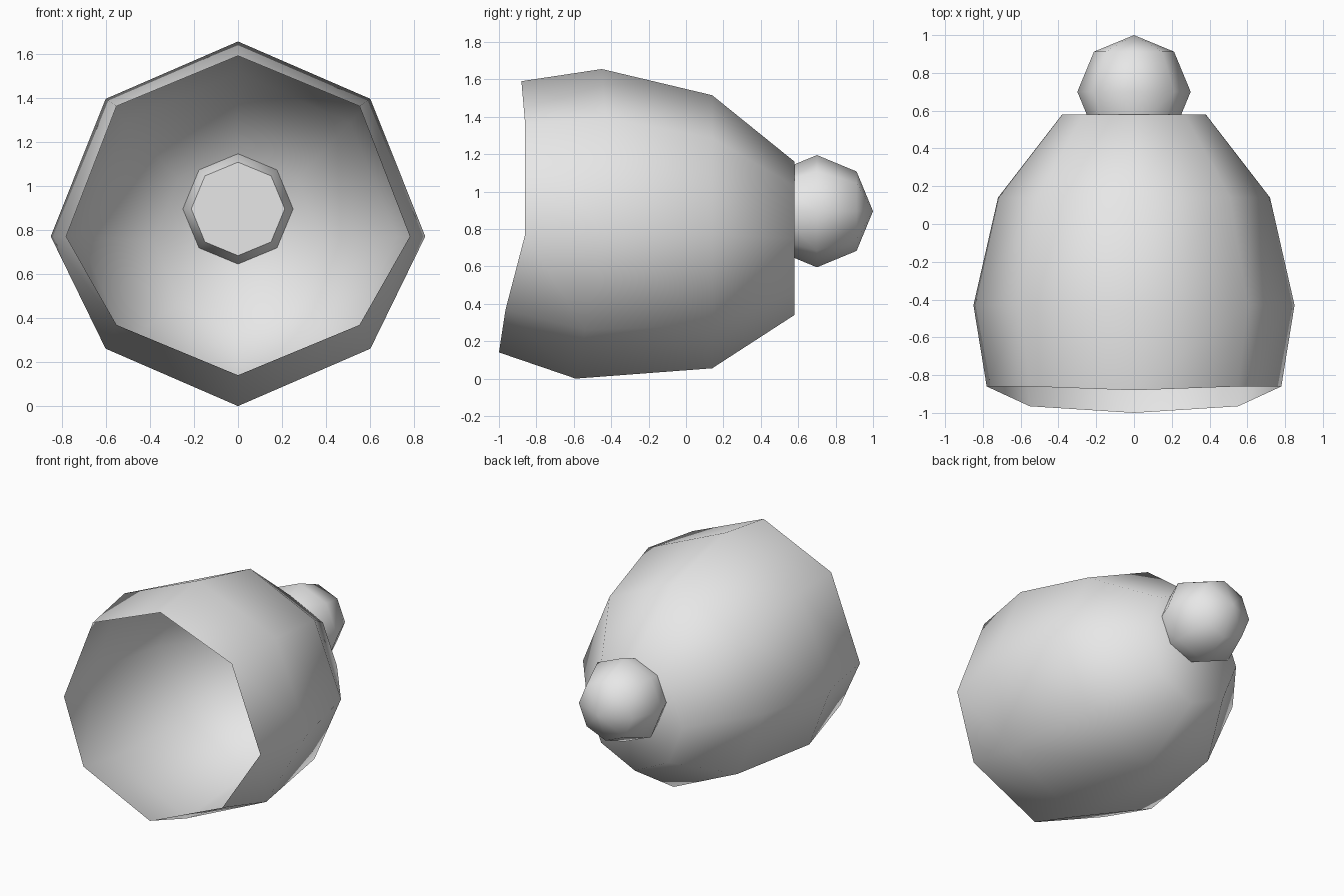
import bpy, bmesh, math

cube = bpy.data.objects.get("Cube")
if cube:
    bpy.data.objects.remove(cube, do_unlink=True)

SIDES = 8


def make_material(name, colour):
    mat = bpy.data.materials.new(name)
    mat.use_nodes = True
    mat.diffuse_color = colour
    mat.node_tree.nodes["Principled BSDF"].inputs["Base Color"].default_value = colour
    return mat


def add_object(name, bm, mat):
    mesh = bpy.data.meshes.new(name)
    bm.to_mesh(mesh)
    bm.free()
    mesh.materials.append(mat)
    obj = bpy.data.objects.new(name, mesh)
    bpy.context.collection.objects.link(obj)
    return obj


def bridge(bm, first, second):
    for i in range(SIDES):
        j = (i + 1) % SIDES
        bm.faces.new((first[i], first[j], second[j], second[i]))


def shell_ring(bm, half_width, top, side, bottom, depths):
    """Octagon from the top point round; depths run from top to bottom."""
    middle, reach = (top + bottom) / 2, (top - bottom) / 2 * 0.685
    heights = (top, middle + reach, side, middle - reach, bottom)
    ring = []
    for i in range(SIDES):
        k = min(i, SIDES - i)
        x = half_width * math.sin(math.tau * i / SIDES)
        ring.append(bm.verts.new((x, depths[k], heights[k])))
    return ring


grey = make_material("plain grey", (0.8, 0.8, 0.8, 1))

# Open shell with a slanted front rim and a flat closed back
bm = bmesh.new()
rings = [
    shell_ring(bm, 0.78, 1.59, 0.77, 0.14, (-0.88, -0.86, -0.86, -0.965, -1.0)),
    shell_ring(bm, 0.85, 1.655, 0.77, 0.0, (-0.45, -0.43, -0.43, -0.54, -0.59)),
    shell_ring(bm, 0.72, 1.515, 0.77, 0.055, (0.14,) * 5),
    shell_ring(bm, 0.38, 1.16, 0.75, 0.34, (0.58,) * 5),
]
for first, second in zip(rings, rings[1:]):
    bridge(bm, first, second)
bm.faces.new(rings[-1])
bmesh.ops.recalc_face_normals(bm, faces=bm.faces)
# Face outwards: the closed back must point to +y
bm.faces.ensure_lookup_table()
if bm.faces[-1].normal.y < 0:
    bmesh.ops.reverse_faces(bm, faces=bm.faces)
for face in bm.faces:
    face.smooth = True
add_object("shell", bm, grey)

# Round knob set into the back, cut flat inside the shell
bm = bmesh.new()
radius, centre_y, centre_z = 0.3, 0.7, 0.895
rings = []
for step in (1, 2, 3):
    tilt = math.pi * step / 4
    r, y = radius * math.sin(tilt), centre_y - radius * math.cos(tilt)
    rings.append([bm.verts.new((r * math.sin(math.tau * i / SIDES), y,
                                centre_z + r * math.cos(math.tau * i / SIDES)))
                  for i in range(SIDES)])
for first, second in zip(rings, rings[1:]):
    bridge(bm, first, second)
pole = bm.verts.new((0, centre_y + radius, centre_z))
for i in range(SIDES):
    bm.faces.new((rings[-1][i], rings[-1][(i + 1) % SIDES], pole))
flat = bm.faces.new(rings[0])
bmesh.ops.recalc_face_normals(bm, faces=bm.faces)
for face in bm.faces:
    face.smooth = True
for edge in flat.edges:
    edge.smooth = False
add_object("back_knob", bm, grey)
